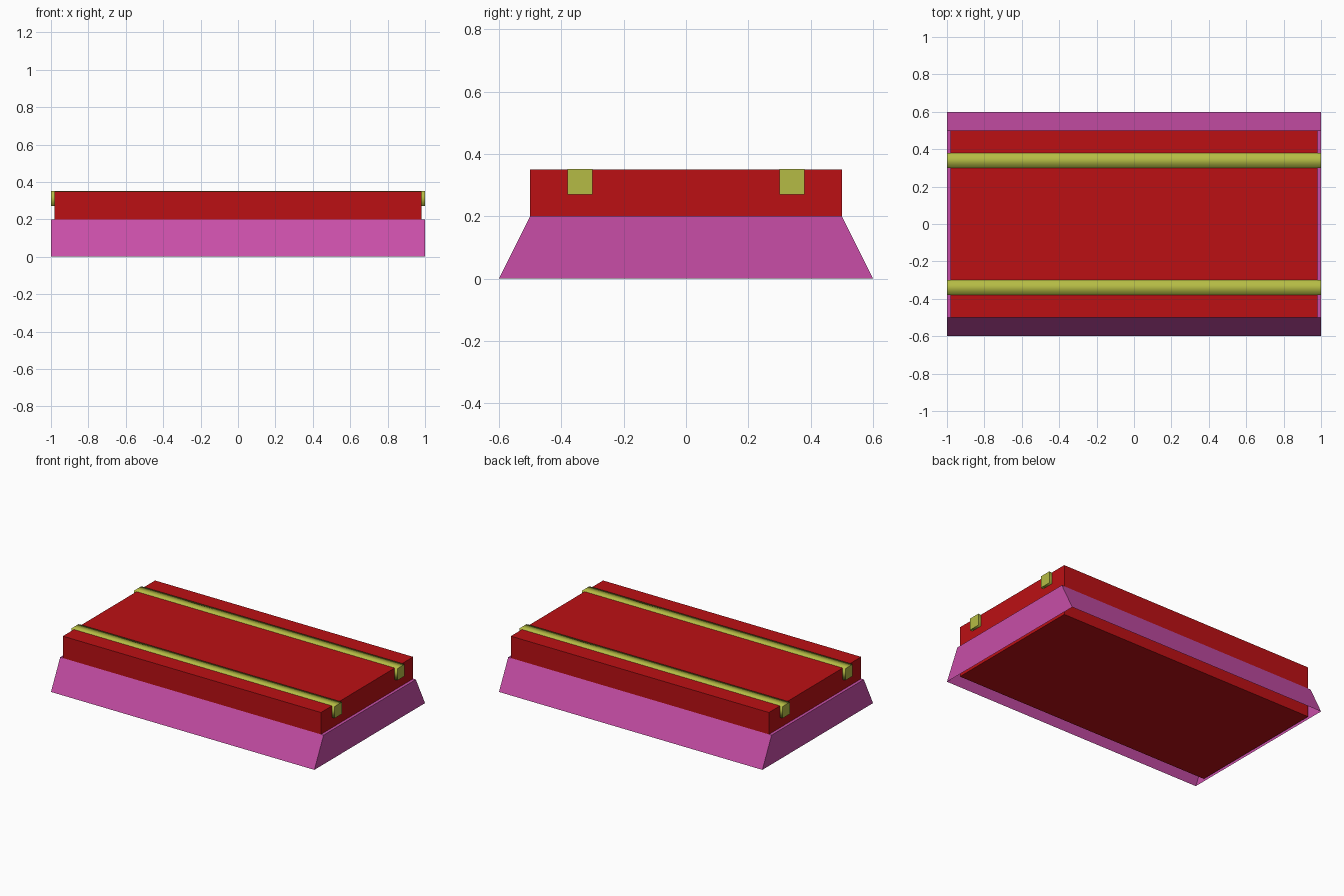
import bpy, bmesh

if "Cube" in bpy.data.objects:
    bpy.data.objects.remove(bpy.data.objects["Cube"])


def material(name, rgb):
    m = bpy.data.materials.new(name)
    m.diffuse_color = (*rgb, 1)
    m.use_nodes = True
    m.node_tree.nodes["Principled BSDF"].inputs["Base Color"].default_value = m.diffuse_color
    return m


def prism(name, profile, half_x, mat, open_bottom=False, smooth_sides=False):
    """Extrude a closed (y, z) profile along x from -half_x to half_x."""
    bm = bmesh.new()
    face = bm.faces.new([bm.verts.new((-half_x, y, z)) for y, z in profile])
    ext = bmesh.ops.extrude_face_region(bm, geom=[face], use_keep_orig=True)
    moved = [g for g in ext["geom"] if isinstance(g, bmesh.types.BMVert)]
    bmesh.ops.translate(bm, verts=moved, vec=(2 * half_x, 0, 0))
    bmesh.ops.recalc_face_normals(bm, faces=bm.faces)
    for f in bm.faces:
        f.smooth = smooth_sides and abs(f.normal.x) < 0.5
    if open_bottom:
        bottom = [f for f in bm.faces if f.normal.z < -0.9]
        bmesh.ops.delete(bm, geom=bottom, context="FACES_ONLY")
    mesh = bpy.data.meshes.new(name)
    bm.to_mesh(mesh)
    bm.free()
    mesh.materials.append(mat)
    obj = bpy.data.objects.new(name, mesh)
    bpy.context.collection.objects.link(obj)
    return obj


def rect(y0, y1, z0, z1):
    return [(y0, z0), (y1, z0), (y1, z1), (y0, z1)]


pink = material("pink", (0.58, 0.076, 0.39))
red = material("red", (0.50, 0.005, 0.007))
yellow = material("yellow", (0.46, 0.50, 0.058))

# Sloped skirt, open underneath
prism("sloped_base", [(-0.6, 0), (0.6, 0), (0.5, 0.2), (-0.5, 0.2)], 1.0, pink, open_bottom=True)

# Solid deck reaching down through the skirt to the ground
prism("deck", rect(-0.5, 0.5, 0, 0.35), 0.98, red)

# Two rails let into the deck, a hair proud of its top
for side, y in (("front", -0.34), ("back", 0.34)):
    prism(side + "_rail", rect(y - 0.04, y + 0.04, 0.27, 0.351), 1.0, yellow, smooth_sides=True)
